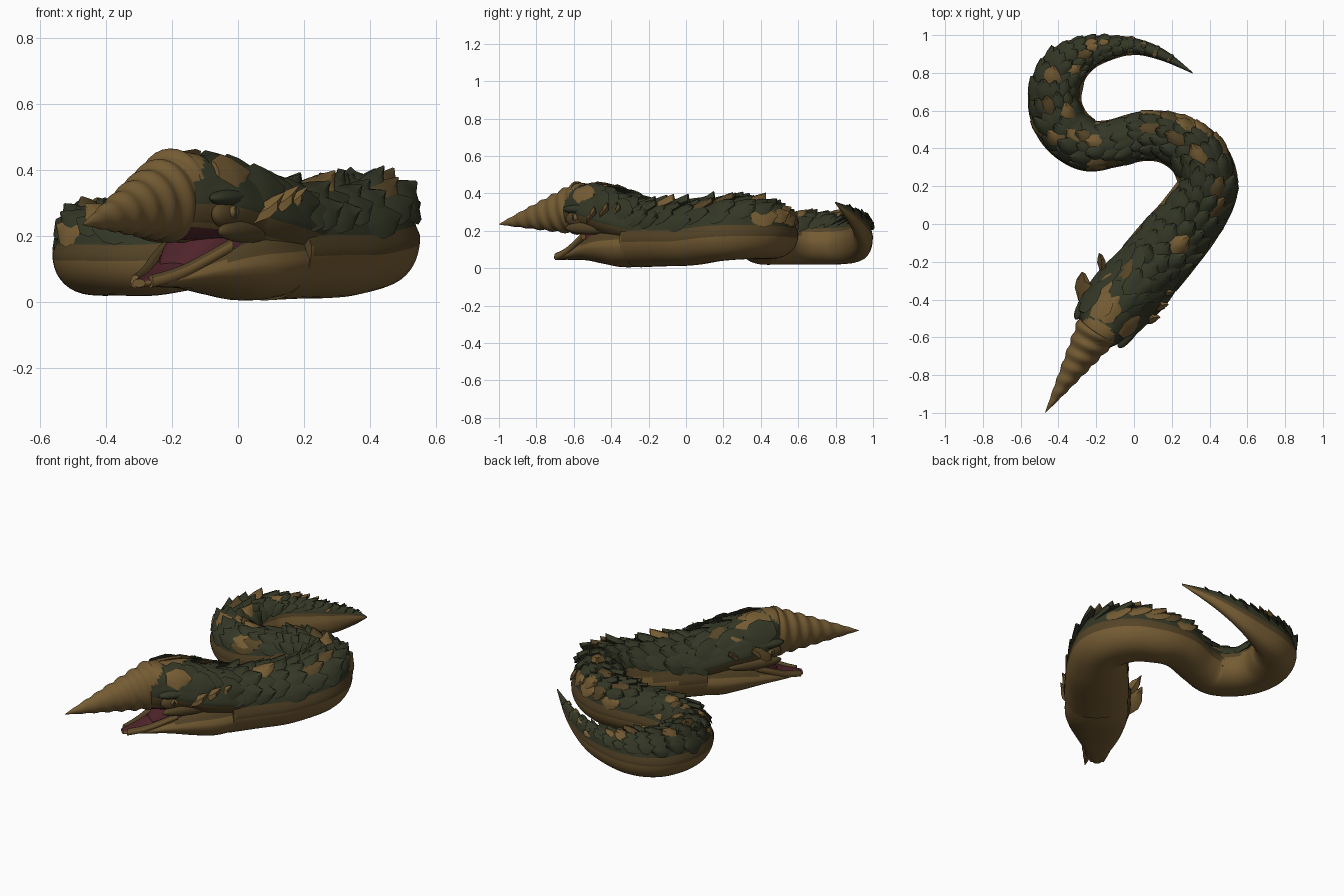
import bpy, bmesh, math, random
from mathutils import Vector

random.seed(7)
if "Cube" in bpy.data.objects:
    bpy.data.objects.remove(bpy.data.objects["Cube"])


def material(name, rgb):
    m = bpy.data.materials.new(name)
    m.use_nodes = True
    m.diffuse_color = (*rgb, 1)
    m.node_tree.nodes["Principled BSDF"].inputs["Base Color"].default_value = (*rgb, 1)
    return m


MATS = [material("dark_green", (.034, .039, .019)), material("tan", (.18, .108, .034)),
        material("brown", (.09, .058, .02)), material("maroon", (.08, .018, .024))]
GREEN, TAN, BROWN, MAROON = range(4)
UP = Vector((0, 0, 1))


def finish(bm, name, angle=60):
    bmesh.ops.recalc_face_normals(bm, faces=bm.faces)
    mesh = bpy.data.meshes.new(name)
    bm.to_mesh(mesh)
    bm.free()
    for m in MATS:
        mesh.materials.append(m)
    ob = bpy.data.objects.new(name, mesh)
    bpy.context.collection.objects.link(ob)
    bpy.ops.object.select_all(action='DESELECT')
    ob.select_set(True)
    bpy.context.view_layer.objects.active = ob
    bpy.ops.object.shade_smooth_by_angle(angle=math.radians(angle))


# Rows run from head to tail: x, y, bottom z, top z, half width
def section(rows, s):
    f = min(max(s, 0), 1) * (len(rows) - 1)
    i = min(int(f), len(rows) - 2)
    t = f - i
    a, b, c, d = (rows[min(max(i + k, 0), len(rows) - 1)] for k in (-1, 0, 1, 2))
    return [q + t * (r - p) / 2 + t * t * (p - 2.5 * q + 2 * r - e / 2)
            + t ** 3 * (1.5 * (q - r) + (e - p) / 2) for p, q, r, e in zip(a, b, c, d)]


def frame(rows, s):
    x, y, zb, zt, hw = section(rows, s)
    p, q = section(rows, s - .01), section(rows, s + .01)
    tangent = Vector((q[0] - p[0], q[1] - p[1], (q[2] + q[3] - p[2] - p[3]) / 2)).normalized()
    side = Vector((-tangent.y, tangent.x, 0)).normalized()
    return Vector((x, y, (zb + zt) / 2)), tangent, side, hw, (zt - zb) / 2


def surface(rows, s, a):
    c, tangent, side, hw, hz = frame(rows, s)
    ca, sa = math.cos(a), math.sin(a)
    slim = .93 if sa > .1 else 1
    return (c + side * hw * slim * math.copysign(abs(ca) ** .85, ca)
            + UP * hz * math.copysign(abs(sa) ** .9, sa))


# Colour rules take the position along the part, the height and the sideways direction
def bridge(bm, rings, rule):
    n = len(rings[0])
    for i in range(len(rings) - 1):
        for j in range(n):
            k = (j + 1) % n
            a = (j + .5) * math.tau / n
            f = bm.faces.new((rings[i][j], rings[i][k], rings[i + 1][k], rings[i + 1][j]))
            f.material_index = rule((i + .5) / (len(rings) - 1), math.sin(a), math.cos(a))
    for end, s in ((rings[0], 0), (rings[-1], 1)):
        bm.faces.new(end).material_index = rule(s, 0, 0)


def loft(name, rows, rule, steps=8, n=40):
    bm = bmesh.new()
    count = steps * (len(rows) - 1)
    rings = [[bm.verts.new(surface(rows, i / count, j * math.tau / n)) for j in range(n)]
             for i in range(count + 1)]
    bridge(bm, rings, rule)
    finish(bm, name)


def add_scale(bm, pos, along, normal, length, width, lift, colour):
    side = along.cross(normal).normalized()
    rings = []
    for t, w, h in ((-.4, .25, -.2), (0, .5, .3), (.3, .42, .65), (.6, .06, 1)):
        p = pos + along * length * t
        rings.append([bm.verts.new(p + side * width * w * k + normal * lift * (h + r))
                      for k, r in ((-1, -.5), (-.45, .1), (.45, .1), (1, -.5), (0, -1))])
    bridge(bm, rings, lambda s, u, c: colour)


def armour(name, rows, start, stop, count, columns, lift, low, bend):
    bm = bmesh.new()
    for r in range(count):
        s = start + (stop - start) * r / (count - 1)
        c, tangent, side, hw, hz = frame(rows, s)
        size = max(min(hw / .16, 1.15), .2)
        first = low + 22 * max(bend(s), 0)
        last = 180 - low - 22 * max(-bend(s), 0)
        for k in range(columns - r % 2):
            u = (k + .5 + (r % 2) / 2) / columns
            a = math.radians(first + (last - first) * u) + random.uniform(-.08, .08)
            pos = surface(rows, s, a)
            normal = (pos - c).normalized()
            crest = .7 + .6 * math.sin(a) ** 4
            add_scale(bm, pos, tangent, normal, .15 * size * random.uniform(.85, 1.2),
                      .125 * size * random.uniform(.85, 1.1), lift * size * crest * random.uniform(.5, 1.3),
                      random.choices((GREEN, TAN, BROWN), (82, 11, 7))[0])
    finish(bm, name, 50)


# Coiled body: pale belly, dark back, and pale flanks reaching higher inside each bend
body = [(.08, -.24, .005, .335, .185), (.17, -.13, .01, .335, .185), (.3, .03, .015, .335, .175),
        (.39, .2, .04, .36, .162), (.335, .36, .05, .35, .155), (.2, .45, .05, .33, .14),
        (.05, .465, .06, .315, .132), (-.12, .425, .04, .295, .127), (-.25, .42, .02, .28, .14),
        (-.37, .51, .02, .28, .145), (-.42, .65, .02, .28, .142), (-.38, .8, .02, .28, .132),
        (-.28, .89, .03, .28, .1), (-.15, .93, .06, .28, .07), (0, .94, .12, .29, .045),
        (.15, .895, .22, .32, .03), (.31, .8, .345, .355, .003)]


def body_bend(s):
    return math.sin(min(math.tau * (s - .04) / .8, 5))


def body_rule(s, u, c):
    v = u - .45 * max(0, c * body_bend(s))
    return GREEN if v > .14 else BROWN if v > -.18 else TAN


loft("body", body, body_rule)
armour("back_scales", body, .01, .95, 34, 6, .032, 17, body_bend)

# Skull, with the horn sheath at its front
skull = [(-.24, -.64, .2, .42, .065), (-.19, -.57, .19, .455, .12), (-.13, -.48, .18, .44, .175),
         (-.05, -.38, .16, .405, .19), (.03, -.3, .14, .37, .19), (.15, -.15, .1, .33, .17)]


def skull_rule(s, u, c):
    if u < -.7 and s < .45:
        return MAROON
    if s < .08 + .22 * max(u, 0):
        return TAN
    return GREEN if u > -.1 else BROWN if u > -.6 else TAN


loft("skull", skull, skull_rule)
armour("head_scales", skull, .4, .95, 6, 5, .018, 28, lambda s: 0)

# Open lower jaw with raised lips and a mouth lining
jaw = [(-.3, -.69, .045, .07, .025), (-.23, -.6, .045, .1, .075), (-.15, -.5, .04, .16, .13),
       (-.06, -.4, .02, .22, .17), (.03, -.3, .005, .25, .183), (.15, -.15, .03, .25, .165)]


def jaw_rule(s, u, c):
    if s < .44:
        return MAROON if u > .5 else BROWN if u > .25 else TAN
    return GREEN if u > .62 else BROWN if u > .12 else TAN


loft("lower_jaw", jaw, jaw_rule)
for label, k in (("left", 1), ("right", -1)):
    lip = []
    for i in range(6):
        c, tangent, side, hw, hz = frame(jaw, .05 + i * .085)
        p = c - side * k * hw * .87
        top = c.z + hz + .008
        lip.append((p.x, p.y, top - .04, top, .015))
    loft(label + "_lip", lip, lambda s, u, c: BROWN if u > .3 else TAN, 4, 12)
mouth = [(-.2, -.57, .08, .13, .05), (-.15, -.5, .09, .21, .1), (-.08, -.42, .1, .24, .13),
         (0, -.33, .1, .26, .14)]
loft("mouth_lining", mouth, lambda s, u, c: MAROON)

# Spiral ridged horn
base, tip = Vector((-.19, -.555, .322)), Vector((-.47, -1, .235))
axis = (tip - base).normalized()
across = axis.cross(UP).normalized()
upward = across.cross(axis)
bm = bmesh.new()
rings = []
for i in range(81):
    t = i / 80
    ring = []
    for j in range(32):
        a = j * math.tau / 32
        wave = (t * 7 + j / 32) % 1
        r = (.143 * (1 - t) ** .95 + .001) * (.95 + .1 * math.sin(math.pi * wave) ** 2)
        ring.append(bm.verts.new(base.lerp(tip, t) + across * r * .82 * math.cos(a)
                                 + upward * r * math.sin(a)))
    rings.append(ring)
bridge(bm, rings, lambda s, u, c: TAN)
finish(bm, "horn")

# Head details, placed along the head direction
forward = Vector((-.55, -.835, 0))
outward = Vector((.835, -.55, 0))
centre = Vector((-.13, -.48, 0))


def head_point(along, out, z):
    return centre + forward * along + outward * out + UP * z


def ball(name, loc, size, colour):
    bm = bmesh.new()
    bmesh.ops.create_uvsphere(bm, u_segments=20, v_segments=12, radius=1)
    for v in bm.verts:
        x, y, z = (p * q for p, q in zip(v.co, size))
        v.co = loc + forward * x + outward * y + UP * z
    for f in bm.faces:
        f.material_index = colour
    finish(bm, name)


# Cheek spikes: along, out, height, size
spikes = {1: ((-.09, .19, .28, .09), (-.17, .19, .3, .09), (-.25, .18, .3, .07)),
          -1: ((-.03, .19, .29, .15), (-.2, .185, .3, .08))}
for label, k in (("left", 1), ("right", -1)):
    ball(label + "_eye_socket", head_point(.02, k * .135, .265), (.085, .03, .045), BROWN)
    ball(label + "_eye", head_point(.03, k * .152, .272), (.026, .022, .021), TAN)
    ball(label + "_pupil", head_point(.036, k * .171, .273), (.005, .004, .014), GREEN)
    ball(label + "_brow", head_point(.01, k * .138, .315), (.11, .036, .026), GREEN)
    ball(label + "_cheek", head_point(-.06, k * .15, .215), (.16, .03, .035), BROWN)
    bm = bmesh.new()
    for along, out, z, size in spikes[k]:
        back = (-forward + outward * k * .4 + UP * .3).normalized()
        normal = (outward * k * .6 + UP).normalized()
        add_scale(bm, head_point(along, k * out, z), back, normal, size, size * .75, .04, TAN)
    finish(bm, label + "_cheek_spikes", 35)
